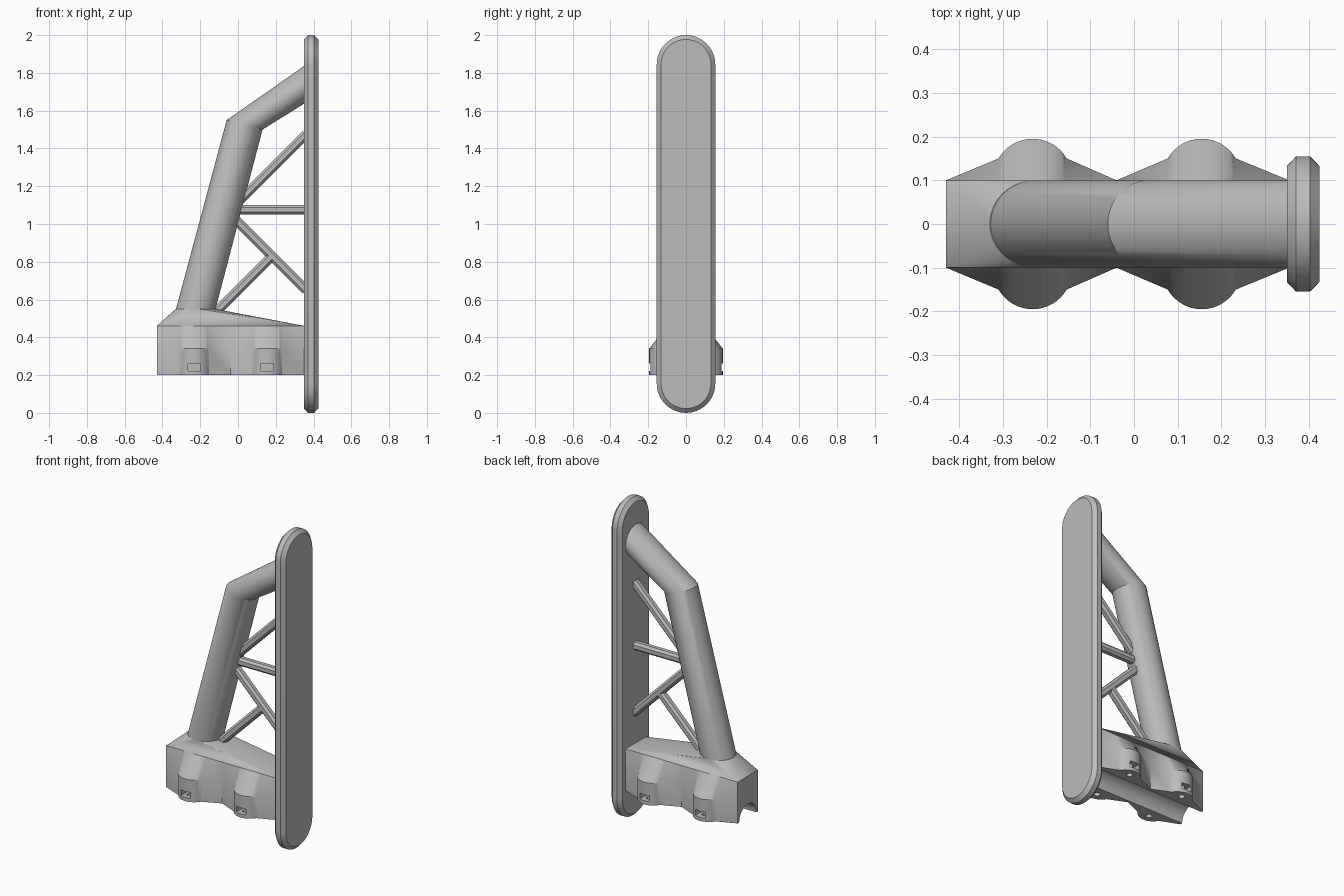
import bpy, bmesh, math
from mathutils import Vector

cube = bpy.data.objects.get("Cube")
if cube:
    bpy.data.objects.remove(cube, do_unlink=True)

grey = bpy.data.materials.new("plain_grey")
grey.use_nodes = True
grey.diffuse_color = (0.5, 0.5, 0.5, 1)
grey.node_tree.nodes["Principled BSDF"].inputs["Base Color"].default_value = (0.5, 0.5, 0.5, 1)


def finish(name, bm):
    bmesh.ops.recalc_face_normals(bm, faces=bm.faces[:])
    mesh = bpy.data.meshes.new(name)
    bm.to_mesh(mesh)
    bm.free()
    mesh.materials.append(grey)
    ob = bpy.data.objects.new(name, mesh)
    bpy.context.collection.objects.link(ob)
    return ob


def activate(ob):
    bpy.ops.object.select_all(action='DESELECT')
    ob.select_set(True)
    bpy.context.view_layer.objects.active = ob


def smooth(ob, angle=30):
    activate(ob)
    bpy.ops.object.shade_smooth_by_angle(angle=math.radians(angle))


def loft(name, rings):
    """Skin matching closed rings and cap both ends."""
    bm = bmesh.new()
    rows = [[bm.verts.new(p) for p in ring] for ring in rings]
    n = len(rows[0])
    for low, high in zip(rows, rows[1:]):
        for i in range(n):
            j = (i + 1) % n
            bm.faces.new((low[i], low[j], high[j], high[i]))
    bm.faces.new(rows[0][::-1])
    bm.faces.new(rows[-1])
    return finish(name, bm)


def ellipse(centre, half, depth=0.1, n=48):
    """Ring spanned by a vector in the xz plane and by y."""
    c, h = Vector(centre), Vector(half)
    return [c + h * math.cos(a) + Vector((0, depth * math.sin(a), 0))
            for a in (2 * math.pi * i / n for i in range(n))]


def cylinder(name, start, end, radius, n=32):
    s, e = Vector(start), Vector(end)
    side = Vector((radius, 0, 0)) if abs((e - s).x) < 0.001 else Vector((0, 0, radius))
    return loft(name, [ellipse(s, side, radius, n), ellipse(e, side, radius, n)])


# Tall rounded end plate with chamfered rims
def stadium(x, r, n=24):
    ring = []
    for z, start in ((1.845, 0), (0.155, math.pi)):
        for i in range(n + 1):
            a = start + math.pi * i / n
            ring.append((x, r * math.cos(a), z + r * math.sin(a)))
    return ring


smooth(loft("end_plate", [stadium(0.35, 0.133), stadium(0.371, 0.155),
                          stadium(0.403, 0.155), stadium(0.425, 0.132)]))

# Bent main tube with a mitred elbow
smooth(loft("main_tube", [ellipse((-0.25, 0, 0.45), (0.105, 0, 0)),
                          ellipse((0.035, 0, 1.525), (0.095, 0, -0.025)),
                          ellipse((0.355, 0, 1.74), (0, 0, -0.1))]))

# Chamfered struts of the truss
def strut(name, start, end, w=0.025, c=0.012):
    s, e = Vector((start[0], 0, start[1])), Vector((end[0], 0, end[1]))
    up = (e - s).normalized().cross(Vector((0, 1, 0)))
    section = [(w, c), (c, w), (-c, w), (-w, c), (-w, -c), (-c, -w), (c, -w), (w, -c)]
    loft(name, [[p + Vector((0, a, 0)) + up * b for a, b in section] for p in (s, e)])


strut("upper_strut", (-0.03, 1.085), (0.36, 1.475))
strut("level_strut", (-0.06, 1.075), (0.36, 1.075))
strut("lower_strut", (-0.03, 1.04), (0.36, 0.65))
strut("brace_strut", (-0.14, 0.51), (0.185, 0.835))

# Clamp body: waisted outline with four bolt bosses
bosses = (-0.232, 0.155)
half = [(-0.43, 0.1)]
for bx, end_x in zip(bosses, (-0.04, 0.355)):
    for i in range(17):
        a = math.radians(150 - 120 * i / 16)
        half.append((bx + 0.09 * math.cos(a), 0.105 + 0.09 * math.sin(a)))
    half.append((end_x, 0.1))
outline = half + [(x, -y) for x, y in reversed(half)]
body = loft("clamp_body", [
    [(x, y, 0.2) for x, y in outline],
    [(x, y, 0.34) for x, y in outline],
    [(x, math.copysign(0.1, y), 0.46) for x, y in outline]])

# Rail groove, nut slots and bolt holes
cutters = [cylinder("groove_cutter", (-0.6, 0, 0.2), (0.349, 0, 0.2), 0.085, 48)]
for bx in bosses:
    for side in (-1, 1):
        bm = bmesh.new()
        bmesh.ops.create_cube(bm, size=1)
        bmesh.ops.scale(bm, vec=(0.068, 0.1, 0.038), verts=bm.verts[:])
        bmesh.ops.translate(bm, vec=(bx, side * 0.165, 0.242), verts=bm.verts[:])
        cutters.append(finish("slot_cutter", bm))
        cutters.append(cylinder("hole_cutter", (bx, side * 0.145, 0.1),
                                (bx, side * 0.145, 0.33), 0.018, 20))
for cutter in cutters:
    cutter.hide_render = True
    mod = body.modifiers.new("cut", 'BOOLEAN')
    mod.operation = 'DIFFERENCE'
    mod.solver = 'EXACT'
    mod.object = cutter
    activate(body)
    bpy.ops.object.modifier_apply(modifier=mod.name)
    bpy.data.objects.remove(cutter, do_unlink=True)
smooth(body)

# Sloping shoulder that blends the clamp into the tube
bm = bmesh.new()
corners = [(x, y, 0.46) for x in (-0.43, 0.355) for y in (-0.1, 0.1)]
for p in corners + ellipse((-0.225, 0, 0.55), (0.105, 0, 0)):
    bm.verts.new(p)
bmesh.ops.convex_hull(bm, input=bm.verts[:])
smooth(finish("shoulder", bm))
